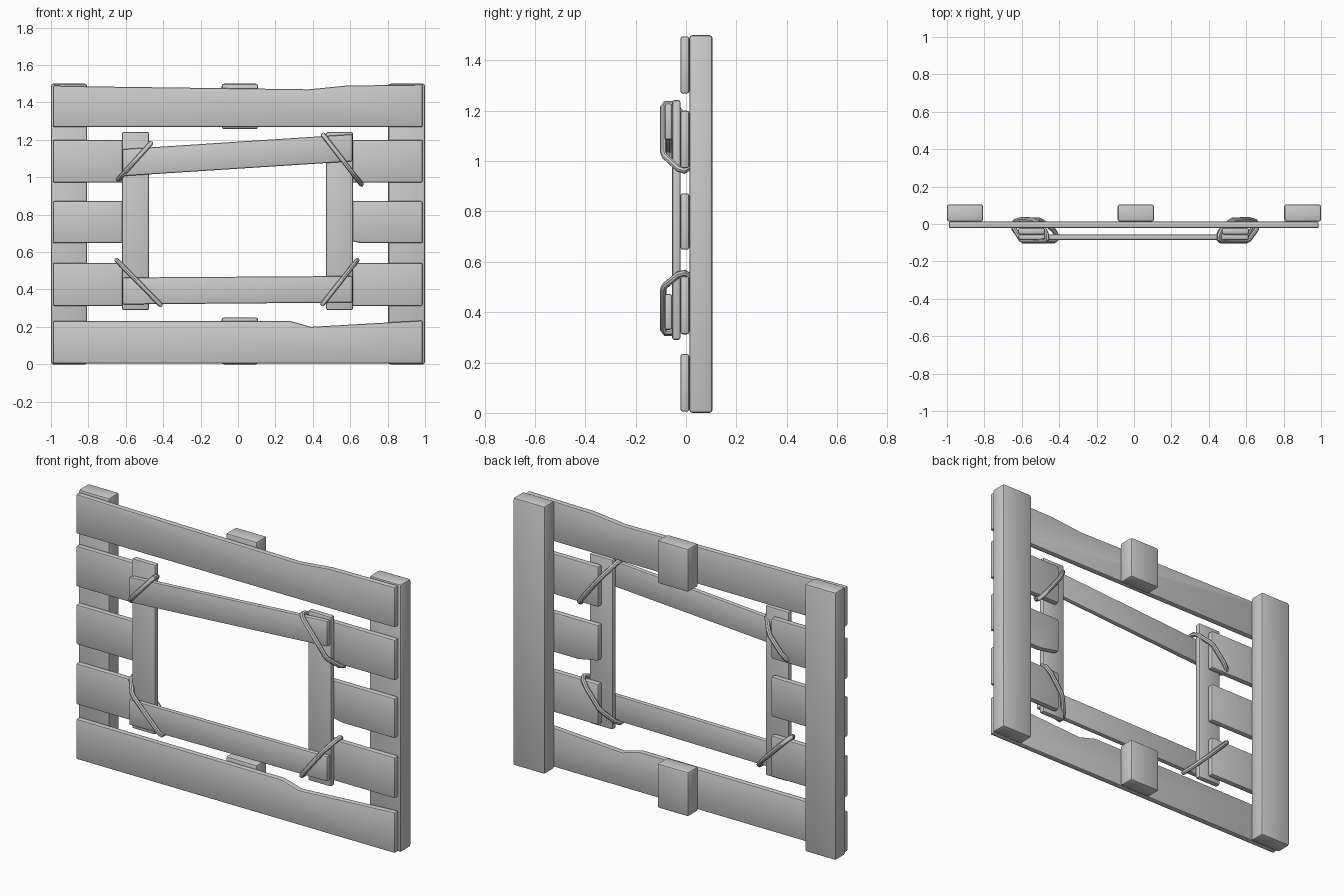
import bpy, bmesh, math
from mathutils import Vector

if "Cube" in bpy.data.objects:
    bpy.data.objects.remove(bpy.data.objects["Cube"])


def board(name, outline, y0, y1, bevel=0.009):
    """Extrude an (x, z) outline from y0 to y1 and round its sharp edges."""
    bm = bmesh.new()
    front = bm.faces.new([bm.verts.new((x, y0, z)) for x, z in outline])
    ext = bmesh.ops.extrude_face_region(bm, geom=[front])
    for v in ext["geom"]:
        if isinstance(v, bmesh.types.BMVert):
            v.co.y = y1
    if not any(front.is_valid and f == front for f in bm.faces):
        bm.faces.new([v for v in bm.verts if v.co.y == y0])
    bmesh.ops.recalc_face_normals(bm, faces=bm.faces[:])
    sharp = [e for e in bm.edges if e.calc_face_angle(0) > 0.6]
    bmesh.ops.bevel(bm, geom=sharp, offset=bevel, segments=2, profile=0.5,
                    affect='EDGES', clamp_overlap=True)
    me = bpy.data.meshes.new(name)
    bm.to_mesh(me)
    bm.free()
    return finish(name, me)


def finish(name, me):
    ob = bpy.data.objects.new(name, me)
    bpy.context.collection.objects.link(ob)
    bpy.ops.object.select_all(action='DESELECT')
    ob.select_set(True)
    bpy.context.view_layer.objects.active = ob
    bpy.ops.object.shade_smooth_by_angle(angle=math.radians(40))
    return ob


def rect(x0, x1, z0, z1):
    return [(x0, z0), (x1, z0), (x1, z1), (x0, z1)]


def rope(name, outer, inner, r=0.013, sides=8):
    """Closed rope loop lying in the plane of a diagonal and the y axis."""
    a, b = (Vector((p[0], 0, p[1])) for p in (outer, inner))
    d = (b - a).normalized()
    n = d.cross(Vector((0, 1, 0)))
    # Loop profile: fraction along the diagonal, depth
    prof = [(0, -0.006), (0.03, -0.03), (0.22, -0.085), (0.28, -0.091),
            (0.95, -0.091), (1, -0.082), (1, -0.06), (0.94, -0.035),
            (0.70, 0.01), (0.6, 0.022), (0.2, 0.024), (0.05, 0.014)]
    pts = [a.lerp(b, t) + Vector((0, y, 0)) for t, y in prof]
    bm = bmesh.new()
    rings = []
    for i, p in enumerate(pts):
        tangent = (pts[(i + 1) % len(pts)] - pts[i - 1]).normalized()
        m = tangent.cross(n)
        rings.append([bm.verts.new(p + r * (math.cos(k) * n + math.sin(k) * m))
                      for k in (2 * math.pi * j / sides for j in range(sides))])
    for i, ring in enumerate(rings):
        nxt = rings[(i + 1) % len(rings)]
        for j in range(sides):
            k = (j + 1) % sides
            bm.faces.new((ring[j], ring[k], nxt[k], nxt[j]))
    bmesh.ops.recalc_face_normals(bm, faces=bm.faces[:])
    me = bpy.data.meshes.new(name)
    bm.to_mesh(me)
    bm.free()
    return finish(name, me)


# Back posts and the two remaining stumps of the broken middle post
BACK = (0.013, 0.105)
board("post_left", rect(-1, -0.807, 0, 1.5), *BACK, 0.012)
board("post_right", rect(0.803, 1, 0, 1.5), *BACK, 0.012)
board("middle_stump_top", rect(-0.087, 0.107, 1.257, 1.5), *BACK, 0.012)
board("middle_stump_bottom", rect(-0.087, 0.107, 0, 0.25), *BACK, 0.012)

# Full-width planks with worn upper edges
SLAT = (-0.022, 0.013)
L, R = -0.99, 0.987
board("plank_top", [(L, 1.268), (R, 1.268), (R, 1.495), (0.58, 1.49),
                    (0.38, 1.47), (-0.75, 1.485), (L, 1.49)], *SLAT)
board("plank_bottom", [(L, 0.005), (R, 0.005), (R, 0.234), (0.39, 0.2),
                       (0.28, 0.231), (L, 0.231)], *SLAT)

# Cut-off planks beside the window
for level, z0, z1 in (("upper", 0.972, 1.2), ("lower", 0.312, 0.542)):
    board(f"short_plank_{level}_left", rect(L, -0.535, z0, z1), *SLAT)
    board(f"short_plank_{level}_right", rect(0.535, R, z0, z1), *SLAT)
board("short_plank_middle_left", rect(L, -0.535, 0.648, 0.872), *SLAT)
board("short_plank_middle_right", [(0.535, 0.672), (0.66, 0.648), (R, 0.648),
                                   (R, 0.872), (0.535, 0.872)], *SLAT)

# Window frame: uprights then crossing rails
board("frame_upright_left", rect(-0.62, -0.475, 0.29, 1.242), -0.055, -0.022)
board("frame_upright_right", rect(0.47, 0.615, 0.29, 1.242), -0.055, -0.022)
board("frame_rail_bottom", [(-0.618, 0.32), (0.613, 0.33),
                            (0.613, 0.472), (-0.618, 0.464)], -0.085, -0.055)
board("frame_rail_top", [(-0.618, 1.006), (0.613, 1.085),
                         (0.613, 1.23), (-0.618, 1.15)], -0.085, -0.055)

# Rope lashings at the corners
rope("rope_upper_left", (-0.643, 0.985), (-0.466, 1.182))
rope("rope_upper_right", (0.66, 0.962), (0.455, 1.227))
rope("rope_lower_left", (-0.648, 0.556), (-0.414, 0.318))
rope("rope_lower_right", (0.637, 0.556), (0.452, 0.322))
